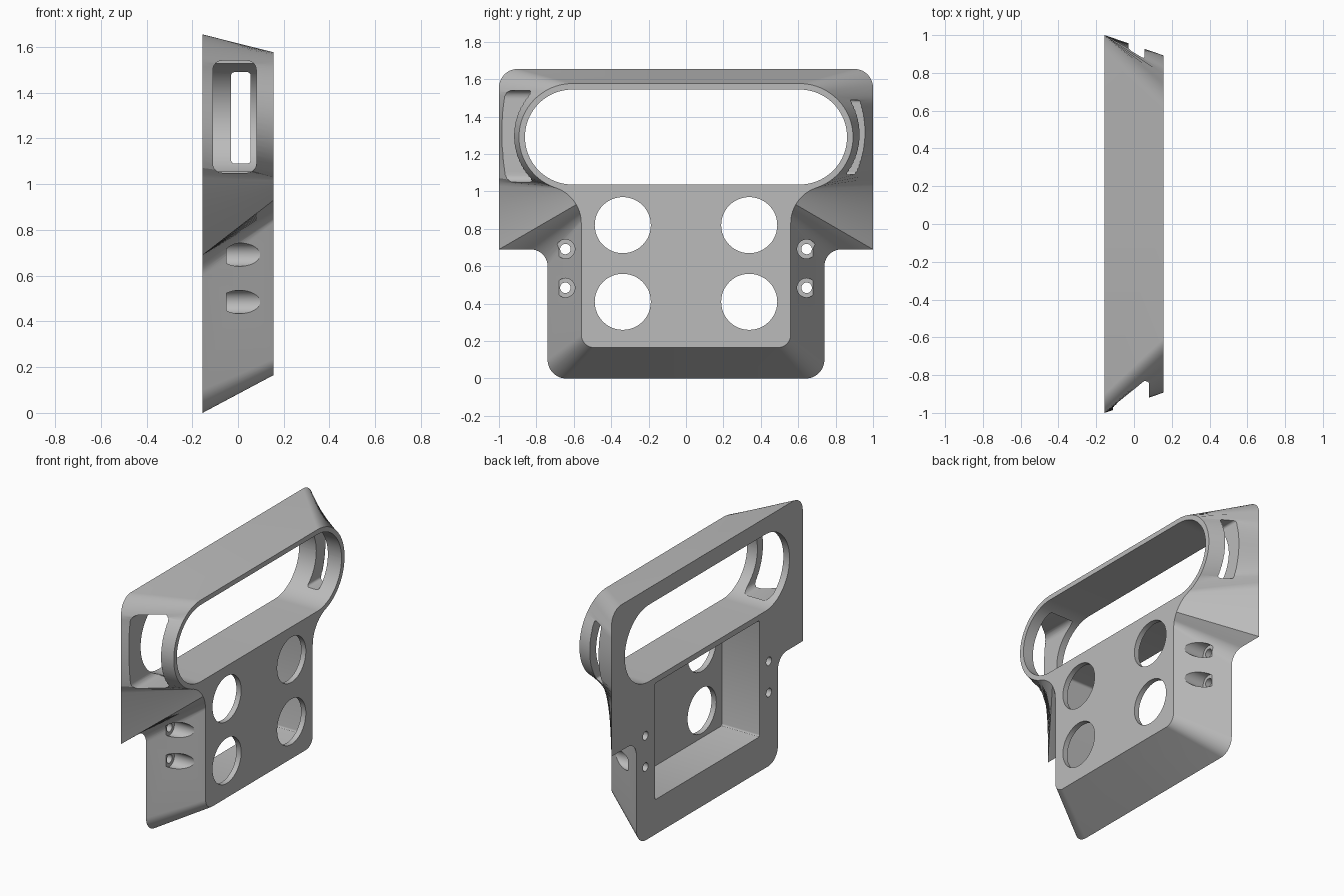
import bpy, bmesh, math
from mathutils import Vector

if "Cube" in bpy.data.objects:
    bpy.data.objects.remove(bpy.data.objects["Cube"], do_unlink=True)

BACK, FRONT = -0.155, 0.155


def new_object(name, bm):
    bmesh.ops.recalc_face_normals(bm, faces=bm.faces)
    mesh = bpy.data.meshes.new(name)
    bm.to_mesh(mesh)
    bm.free()
    ob = bpy.data.objects.new(name, mesh)
    bpy.context.collection.objects.link(ob)
    return ob


def arc(cy, cz, r, a, b, n):
    angles = [math.radians(a + (b - a) * i / n) for i in range(n + 1)]
    return [Vector((cy + r * math.cos(t), cz + r * math.sin(t))) for t in angles]


def line(a, b, n):
    return [Vector(a).lerp(Vector(b), i / n) for i in range(n + 1)]


def join(*pieces):
    pts = []
    for piece in pieces:
        pts += piece if not pts else piece[1:]
    return pts


def mirrored(half):
    return half + [Vector((-p.x, p.y)) for p in reversed(half[1:-1])]


def rounded_rect(a0, a1, b0, b1, r, n=6):
    return [p for cx, cy, s in ((a1 - r, b1 - r, 0), (a0 + r, b1 - r, 90),
                                (a0 + r, b0 + r, 180), (a1 - r, b0 + r, 270))
            for p in arc(cx, cy, r, s, s + 90, n)]


def loft(name, ring_a, ring_b):
    bm = bmesh.new()
    a = [bm.verts.new(p) for p in ring_a]
    b = [bm.verts.new(p) for p in ring_b]
    n = len(a)
    for i in range(n):
        j = (i + 1) % n
        bm.faces.new((a[i], a[j], b[j], b[i]))
    bm.faces.new(a)
    bm.faces.new(b)
    bmesh.ops.remove_doubles(bm, verts=bm.verts, dist=1e-5)
    return new_object(name, bm)


def prism_x(name, outline, x0, x1):
    return loft(name, [(x0, *p) for p in outline], [(x1, *p) for p in outline])


def prism_y(name, outline, y0, y1):
    return loft(name, [(p.x, y0, p.y) for p in outline], [(p.x, y1, p.y) for p in outline])


# Handle ring and the fillet that blends it into the panel
ring_y, ring_z, ring_r = 0.607, 1.291, 0.286
panel_y, blend_r = 0.56, 0.2
dy = panel_y + blend_r - ring_y
dz = math.sqrt((ring_r + blend_r) ** 2 - dy ** 2)
blend_y, blend_z = panel_y + blend_r, ring_z - dz
meet = math.degrees(math.atan2(dz, -dy))

# Outlines of the wide back and narrow front, matched point for point
back = join(line((0, 1.655), (0.9, 1.655), 1),
            arc(0.9, 1.555, 0.1, 90, 0, 10),
            line((1, 1.555), (1, 1.05), 24),
            line((1, 1.05), (1, 0.69), 16),
            line((1, 0.69), (0.83, 0.69), 6),
            arc(0.83, 0.6, 0.09, 90, 180, 10),
            line((0.74, 0.6), (0.74, 0.1), 1),
            arc(0.64, 0.1, 0.1, 0, -90, 10),
            line((0.64, 0), (0, 0), 1))
front = join(line((0, ring_z + ring_r), (ring_y, ring_z + ring_r), 1),
             arc(ring_y, ring_z, ring_r, 90, 60, 10),
             arc(ring_y, ring_z, ring_r, 60, meet - 180, 24),
             arc(blend_y, blend_z, blend_r, meet, 150, 16),
             arc(blend_y, blend_z, blend_r, 150, 165, 6),
             arc(blend_y, blend_z, blend_r, 165, 180, 10),
             line((panel_y, blend_z), (panel_y, 0.235), 1),
             arc(panel_y - 0.07, 0.235, 0.07, 0, -90, 10),
             line((panel_y - 0.07, 0.165), (0, 0.165), 1))
body = loft("panel_housing", [(BACK, *p) for p in mirrored(back)],
            [(FRONT, *p) for p in mirrored(front)])

# Long handle opening and the rear pocket
cutters = [
    prism_x("handle_opening_cutter", rounded_rect(-0.861, 0.861, 1.037, 1.545, 0.2539, 24), -0.4, 0.4),
    prism_x("rear_pocket_cutter", rounded_rect(-0.547, 0.547, 0.23, 1.0, 0.015, 3), -0.4, 0.12),
    # Strap slots, wide on one end and narrow on the other
    prism_y("wide_slot_cutter", rounded_rect(-0.11, 0.08, 1.05, 1.54, 0.04), -1.2, -0.7),
    prism_y("narrow_slot_cutter", rounded_rect(-0.03, 0.055, 1.09, 1.49, 0.015), 0.7, 1.2),
]


def disc_cutter(name, y, z, r, x0, x1):
    cutters.append(prism_x(name, arc(y, z, r, 0, 360, 48)[:-1], x0, x1))


# Round panel holes, then screw holes with counterbores
for side in (-1, 1):
    for z in (0.41, 0.82):
        disc_cutter("panel_hole_cutter", side * 0.338, z, 0.15, 0, 0.4)
    for z in (0.485, 0.692):
        disc_cutter("screw_hole_cutter", side * 0.645, z, 0.028, -0.4, 0)
        disc_cutter("counterbore_cutter", side * 0.645, z, 0.051, -0.05, 0.4)

for cutter in cutters:
    mod = body.modifiers.new(cutter.name, "BOOLEAN")
    mod.operation = "DIFFERENCE"
    mod.solver = "EXACT"
    mod.object = cutter
bpy.context.view_layer.objects.active = body
body.select_set(True)
for mod in list(body.modifiers):
    bpy.ops.object.modifier_apply(modifier=mod.name)
for cutter in cutters:
    bpy.data.objects.remove(cutter, do_unlink=True)

# Single grey finish
grey = bpy.data.materials.new("plain_grey")
grey.use_nodes = True
colour = (0.5, 0.5, 0.5, 1)
grey.diffuse_color = colour
grey.node_tree.nodes["Principled BSDF"].inputs["Base Color"].default_value = colour
body.data.materials.clear()
body.data.materials.append(grey)
for face in body.data.polygons:
    face.material_index = 0
bpy.ops.object.shade_smooth_by_angle(angle=math.radians(30))
